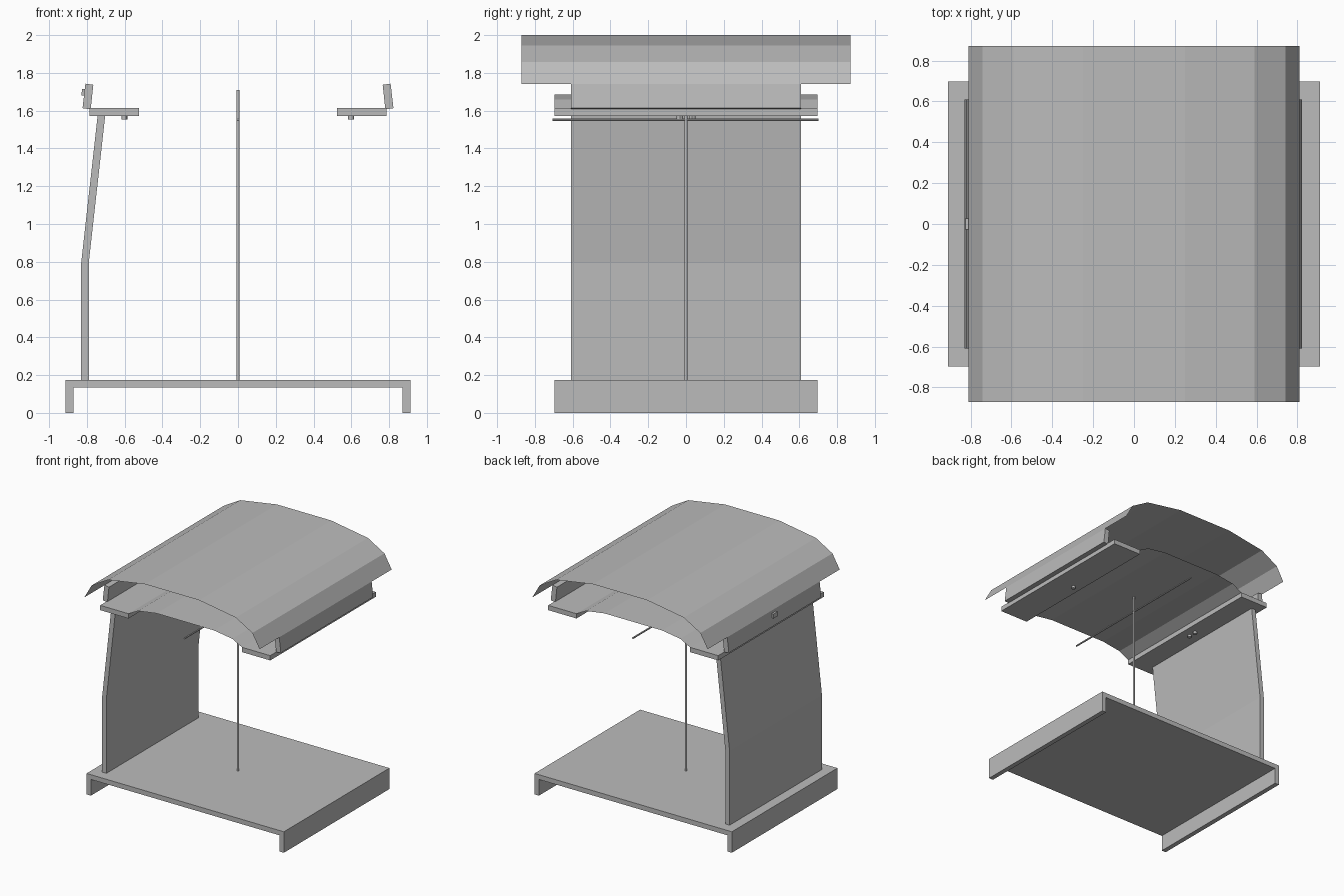
import bpy, bmesh, math

cube = bpy.data.objects.get("Cube")
if cube:
    bpy.data.objects.remove(cube, do_unlink=True)

# One plain grey for everything
grey = bpy.data.materials.new("plain_grey")
grey.use_nodes = True
grey.diffuse_color = (0.5, 0.5, 0.5, 1)
grey.node_tree.nodes["Principled BSDF"].inputs["Base Color"].default_value = (0.5, 0.5, 0.5, 1)


def finish(name, bm):
    me = bpy.data.meshes.new(name)
    bm.to_mesh(me)
    bm.free()
    me.materials.append(grey)
    ob = bpy.data.objects.new(name, me)
    bpy.context.scene.collection.objects.link(ob)
    return ob


def extrude_profile(name, pts, y0, y1):
    """Closed x-z profile swept along y into a solid."""
    bm = bmesh.new()
    face = bm.faces.new([bm.verts.new((x, y0, z)) for x, z in pts])
    res = bmesh.ops.extrude_face_region(bm, geom=[face])
    verts = [v for v in res["geom"] if isinstance(v, bmesh.types.BMVert)]
    bmesh.ops.translate(bm, verts=verts, vec=(0, y1 - y0, 0))
    bmesh.ops.recalc_face_normals(bm, faces=bm.faces)
    return finish(name, bm)


def sheet(name, half, y):
    """Thin arched sheet from a half profile, mirrored in x and swept along y."""
    pts = [(-x, z) for x, z in half] + half[::-1]
    bm = bmesh.new()
    rows = [[bm.verts.new((x, s * y, z)) for s in (-1, 1)] for x, z in pts]
    for a, b in zip(rows, rows[1:]):
        bm.faces.new((a[0], b[0], b[1], a[1]))
    return finish(name, bm)


def box(name, x0, x1, y0, y1, z0, z1):
    return extrude_profile(name, [(x0, z0), (x1, z0), (x1, z1), (x0, z1)], y0, y1)


def rod(name, radius, length, loc, along_y=False):
    bm = bmesh.new()
    bmesh.ops.create_cone(bm, cap_ends=True, segments=12, radius1=radius,
                          radius2=radius, depth=length)
    ob = finish(name, bm)
    ob.location = loc
    if along_y:
        ob.rotation_euler.x = math.pi / 2
    bpy.context.view_layer.objects.active = ob
    ob.select_set(True)
    bpy.ops.object.shade_smooth_by_angle()
    ob.select_set(False)


# Base: slab with a turned-down leg along each side
extrude_profile("base", [(-0.912, 0), (-0.872, 0), (-0.872, 0.135), (0.872, 0.135),
                         (0.872, 0), (0.912, 0), (0.912, 0.175), (-0.912, 0.175)],
                -0.697, 0.697)

# Side wall, leaning inwards above its bend
extrude_profile("side_wall", [(-0.83, 0.175), (-0.79, 0.175), (-0.79, 0.795),
                              (-0.703, 1.575), (-0.743, 1.575), (-0.83, 0.795)],
                -0.61, 0.61)

# Arched roof and the lower ceiling
sheet("roof", [(0.81, 1.74), (0.743, 1.857), (0.59, 1.945), (0.25, 2.0)], 0.872)
sheet("ceiling", [(0.525, 1.613), (0.435, 1.66), (0.265, 1.685)], 0.697)

# Ledges and tilted panels that carry the roof
for side, s in (("left", 1), ("right", -1)):
    box(side + "_ledge", *sorted((s * 0.525, s * 0.786)), -0.697, 0.697, 1.573, 1.613)
    extrude_profile(side + "_panel", [(s * 0.78, 1.607), (s * 0.823, 1.613),
                                      (s * 0.808, 1.743), (s * 0.766, 1.737)], -0.61, 0.61)

# Round fittings under the ledges
for name, x, y in (("left_fitting", 0.598, -0.033), ("right_fitting_front", -0.602, -0.033),
                   ("right_fitting_back", -0.602, 0.033)):
    rod(name, 0.016, 0.02, (x, y, 1.564))

# Small block on the outside of the right panel
extrude_profile("panel_block", [(-0.82, 1.68), (-0.813, 1.681), (-0.809, 1.716), (-0.826, 1.714),
                                (-0.829, 1.679)], -0.027, 0.027)

# Central pole and the crossbar near its top
rod("pole", 0.008, 1.535, (0, 0, 0.9425))
rod("crossbar", 0.007, 1.41, (0, -0.003, 1.551), along_y=True)
